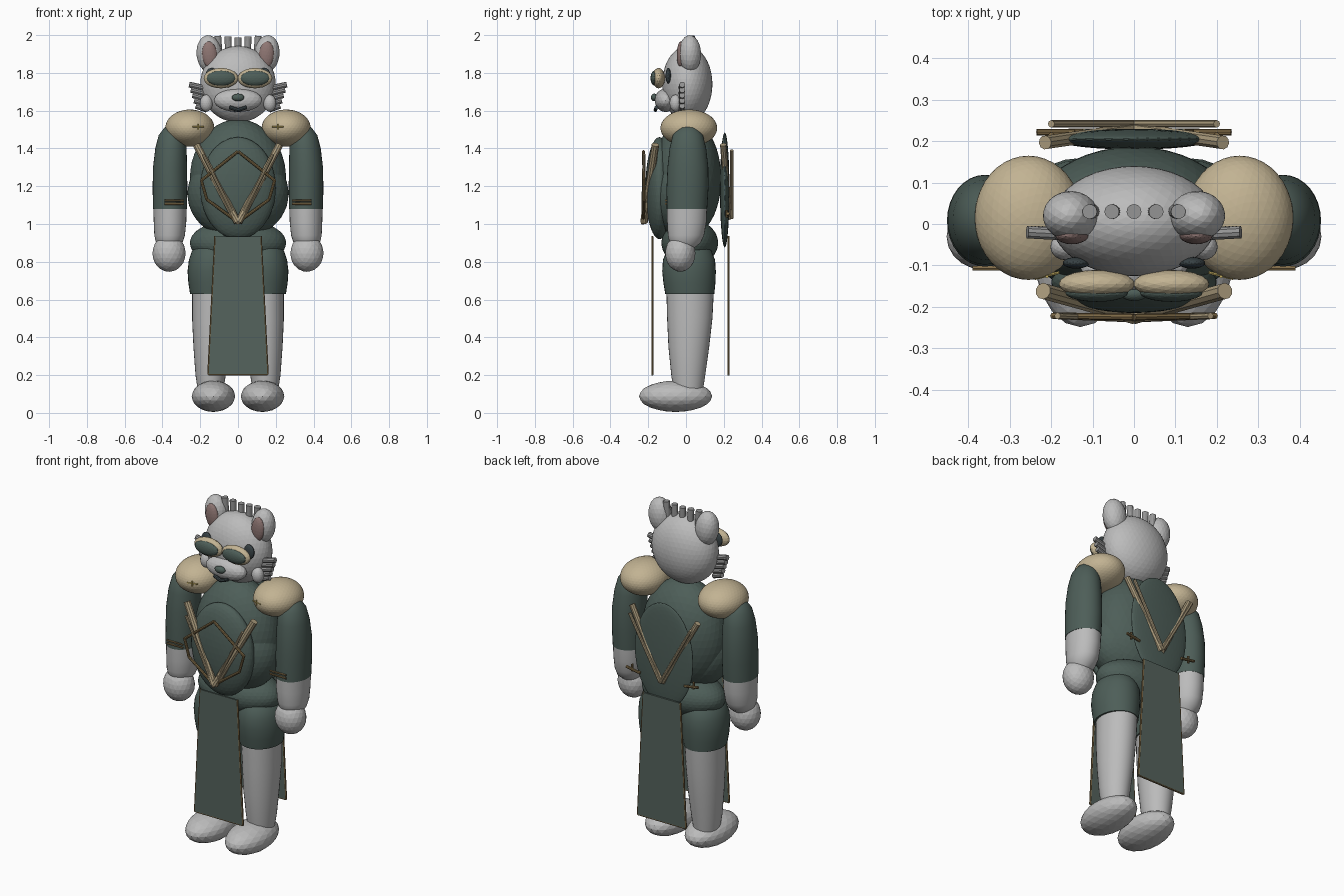
import bpy, bmesh, math
from mathutils import Vector, Matrix

if "Cube" in bpy.data.objects:
    bpy.data.objects.remove(bpy.data.objects["Cube"])


def mat(name, r, g, b):
    m = bpy.data.materials.new(name)
    m.diffuse_color = (r, g, b, 1)
    m.use_nodes = True
    m.node_tree.nodes["Principled BSDF"].inputs["Base Color"].default_value = m.diffuse_color
    return m


FUR = mat("grey_fur", .50, .50, .50)
TUFT = mat("dark_fur", .30, .30, .30)
GREEN = mat("dark_green", .075, .112, .098)
CLOTH = mat("cloth_green", .09, .125, .11)
TAN = mat("tan", .54, .45, .29)
STRAP = mat("strap_tan", .42, .34, .21)
TRIM = mat("trim_brown", .22, .15, .065)
PINK = mat("inner_ear", .27, .18, .17)
DARK = mat("dark_slate", .04, .055, .06)
GOLD = mat("gold", .55, .42, .12)


def finish(name, bm, *mats):
    me = bpy.data.meshes.new(name)
    bm.to_mesh(me)
    bm.free()
    for m in mats:
        me.materials.append(m)
    ob = bpy.data.objects.new(name, me)
    bpy.context.collection.objects.link(ob)
    return ob


def ball(name, c, r, m, sub=3, tilt=0):
    """Faceted ellipsoid, tilted about y."""
    bm = bmesh.new()
    bmesh.ops.create_icosphere(bm, subdivisions=sub, radius=1)
    bm.transform(Matrix.Translation(c) @ Matrix.Rotation(tilt, 4, 'Y') @ Matrix.Diagonal((*r, 1)))
    return finish(name, bm, m)


def rod(name, a, b, r, m, sides=8):
    """Straight capped cylinder between two points."""
    a, b = Vector(a), Vector(b)
    bm = bmesh.new()
    bmesh.ops.create_cone(bm, cap_ends=True, segments=sides, radius1=r, radius2=r, depth=(b - a).length)
    q = (b - a).to_track_quat('Z', 'Y').to_matrix().to_4x4()
    bm.transform(Matrix.Translation((a + b) / 2) @ q)
    return finish(name, bm, m)


def limb(name, rings, m, sides=32):
    """Stack of elliptical rings (x, y, z, rx, ry), capped."""
    bm = bmesh.new()
    loops = []
    for x, y, z, rx, ry in rings:
        loops.append([bm.verts.new((x + rx * math.cos(t * math.tau / sides),
                                    y + ry * math.sin(t * math.tau / sides), z)) for t in range(sides)])
    for p, q in zip(loops, loops[1:]):
        for i in range(sides):
            j = (i + 1) % sides
            bm.faces.new((p[i], p[j], q[j], q[i]))
    bm.faces.new(loops[0][::-1])
    bm.faces.new(loops[-1])
    ob = finish(name, bm, m)
    for p in ob.data.polygons:
        p.use_smooth = len(p.vertices) == 4
    return ob


# Head, muzzle, nose
ball("head", (0, .007, 1.74), (.2, .133, .202), FUR, 4)
ball("muzzle", (0, -.108, 1.655), (.128, .058, .062), FUR)
ball("nose", (0, -.168, 1.67), (.033, .018, .02), GREEN)

# Hair tufts along the crown
for i in range(-2, 3):
    x = i * .052
    rod("crown_tuft", (x * .95, .03, 1.88), (x * 1.03, .03, 1.988 + .004 * abs(i)), .018, TUFT, 12)

# Torso and pelvis
ball("torso", (0, .005, 1.24), (.255, .182, .315), GREEN, 4)
ball("belly", (0, -.02, 1.16), (.268, .17, .24), GREEN, 4)
ball("chest_plate", (0, -.14, 1.19), (.2, .075, .27), GREEN, 4)
ball("back_plate", (0, .205, 1.18), (.19, .025, .305), GREEN, 4)
ball("pelvis", (0, .02, .9), (.255, .15, .125), GREEN, 4)

for s in (-1, 1):
    # Ears
    ball("ear", (s * .153, .02, 1.9), (.067, .06, .1), FUR, 3, s * .1)
    ball("inner_ear", (s * .15, -.027, 1.895), (.04, .022, .072), PINK, 3, s * .1)
    # Cheeks and side whisker tufts
    ball("cheek", (s * .168, -.055, 1.64), (.034, .032, .045), FUR)
    for k in range(5):
        z = 1.61 + k * .028
        rod("cheek_tuft", (s * .165, -.025, z - .005), (s * (.222 + .009 * k), -.02, z + .016), .0155, TUFT, 10)
    # Goggles, eyes, mouth
    ball("goggle_frame", (s * .09, -.145, 1.772), (.092, .034, .054), TAN)
    ball("goggle_lens", (s * .09, -.166, 1.772), (.076, .022, .04), GREEN)
    ball("eye", (s * .14, -.094, 1.785), (.032, .014, .042), DARK)
    rod("mouth", (0, -.162, 1.603), (s * .045, -.157, 1.618), .01, DARK)
    # Shoulder pads with a small gold mark
    ball("shoulder_pad", (s * .255, .015, 1.508), (.13, .15, .098), TAN, 4)
    rod("pad_mark", (s * .18, -.117, 1.515), (s * .24, -.132, 1.515), .004, GOLD, 6)
    rod("pad_mark_upright", (s * .21, -.127, 1.5), (s * .21, -.127, 1.53), .004, GOLD, 6)
    # Arms: green sleeve, fur forearm, hand
    limb("sleeve", [(s * .345, .01, 1.525, .015, .02), (s * .345, .01, 1.51, .045, .05),
                    (s * .35, .01, 1.47, .07, .08), (s * .355, .01, 1.40, .083, .097),
                    (s * .36, .01, 1.30, .09, .108), (s * .36, .008, 1.19, .092, .111),
                    (s * .36, .005, 1.08, .09, .107)], GREEN)
    limb("forearm", [(s * .365, -.01, .87, .045, .05), (s * .364, -.005, .9, .07, .082),
                     (s * .362, 0, .94, .081, .096), (s * .36, .004, 1.01, .086, .104),
                     (s * .36, .005, 1.082, .088, .106)], FUR)
    ball("hand", (s * .365, -.03, .845), (.088, .08, .098), FUR)
    for z in (1.107, 1.125):
        rod("cuff_trim", (s * .285, -.107, z), (s * .39, -.107, z), .006, TRIM, 6)
    # Legs: fur leg, green shorts, foot
    limb("leg", [(s * .145, .012, .1, .065, .075), (s * .145, .012, .2, .08, .09),
                 (s * .143, .015, .35, .093, .108), (s * .143, .02, .5, .1, .12),
                 (s * .14, .022, .66, .103, .126)], FUR)
    limb("shorts", [(s * .142, .02, .63, .112, .13), (s * .142, .018, .69, .121, .138),
                    (s * .142, .016, .75, .125, .142), (s * .14, .016, .81, .12, .138),
                    (s * .138, .016, .86, .105, .118), (s * .135, .016, .9, .07, .08)], GREEN)
    ball("foot", (s * .13, -.055, .088), (.115, .194, .083), FUR)
    # Crossed straps, front and back
    rod("front_strap", (s * .22, -.162, 1.42), (s * .003, -.222, 1.01), .02, STRAP, 10)
    rod("front_strap_trim", (s * .185, -.222, 1.37), (0, -.23, 1.0), .008, STRAP, 8)
    rod("back_strap", (s * .215, .197, 1.42), (s * .003, .228, 1.03), .017, STRAP, 10)
    rod("back_strap_trim", (s * .2, .242, 1.39), (0, .242, 1.03), .009, STRAP, 8)
    rod("back_clasp", (s * .235, .222, 1.055), (s * .145, .222, 1.04), .008, TRIM, 8)
    rod("back_clasp_pin", (s * .2, .215, 1.035), (s * .2, .215, 1.075), .007, TRIM, 8)
    # Diamond trim on the chest
    rod("diamond_upper", (0, -.225, 1.385), (s * .195, -.222, 1.23), .008, TRIM, 8)
    rod("diamond_side", (s * .195, -.222, 1.235), (s * .165, -.222, 1.13), .008, TRIM, 8)
    rod("diamond_lower", (s * .165, -.222, 1.13), (0, -.225, 1.01), .008, TRIM, 8)

# Hanging cloth panels with edge trim
for name, y in (("front_cloth", -.178), ("back_cloth", .225)):
    bm = bmesh.new()
    outline = [(-.12, .935), (-.158, .2), (.158, .2), (.12, .935)]
    f = bm.faces.new([bm.verts.new((x, y - .005, z)) for x, z in outline])
    ext = bmesh.ops.extrude_face_region(bm, geom=[f])
    bmesh.ops.translate(bm, vec=(0, .01, 0), verts=[v for v in ext["geom"] if isinstance(v, bmesh.types.BMVert)])
    bmesh.ops.recalc_face_normals(bm, faces=bm.faces)
    finish(name, bm, CLOTH)
    for s in (-1, 1):
        rod(name + "_side_trim", (s * .12, y, .935), (s * .157, y, .203), .0058, TRIM, 8)
    rod(name + "_hem", (-.157, y, .203), (.157, y, .203), .0058, TRIM, 8)
